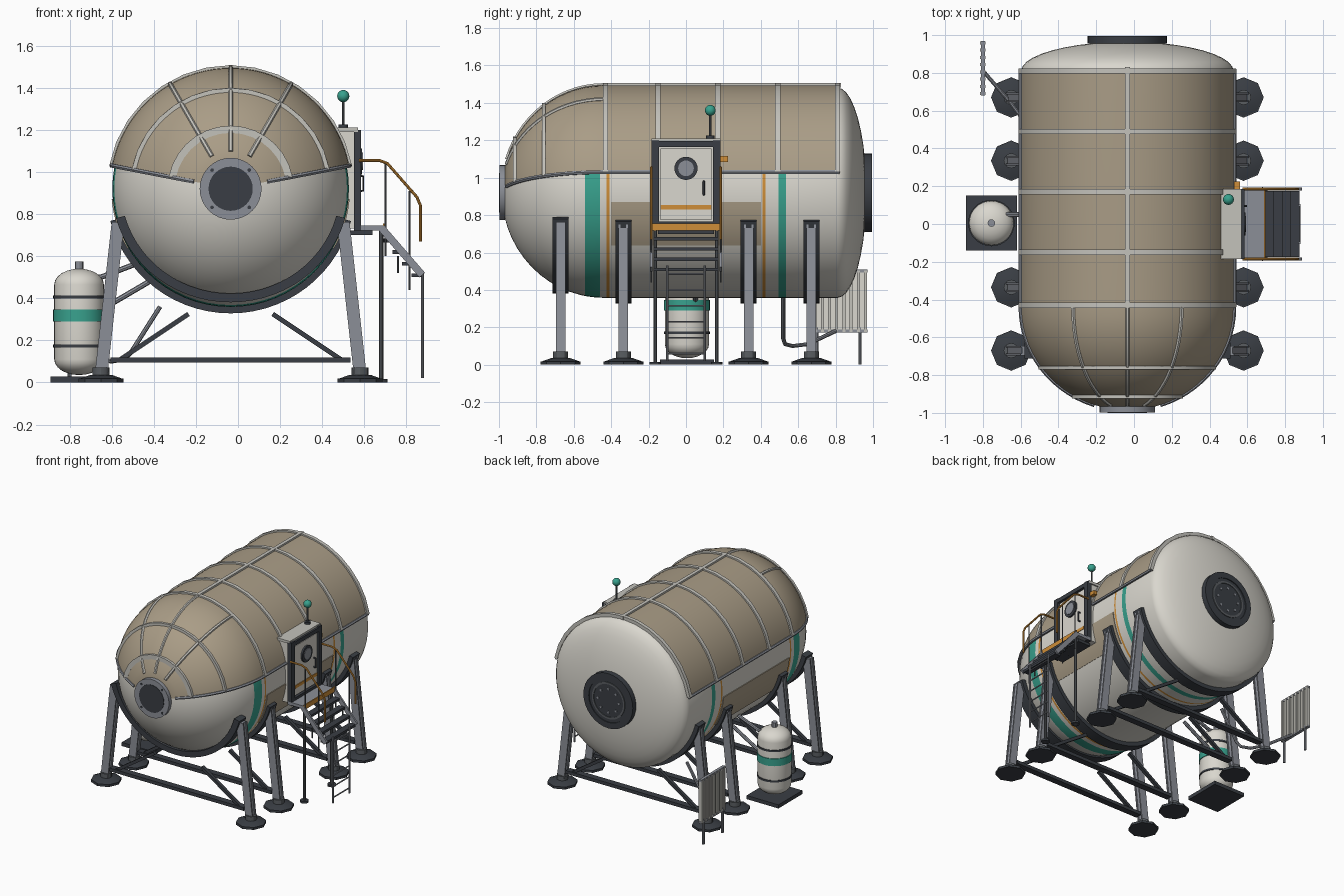
import bpy, bmesh, math
from mathutils import Vector, Matrix

cube = bpy.data.objects.get("Cube")
if cube:
    bpy.data.objects.remove(cube)

CX, CZ, R = -0.035, 0.92, 0.562      # tank axis and radius
Y0, Y1 = -0.44, 0.81                 # straight part of the tank


def material(name, r, g, b):
    m = bpy.data.materials.new(name)
    m.use_nodes = True
    m.diffuse_color = (r, g, b, 1)
    m.node_tree.nodes["Principled BSDF"].inputs["Base Color"].default_value = (r, g, b, 1)
    return m


CREAM = material("cream paint", .70, .68, .62)
BEIGE = material("beige cover", .40, .335, .24)
PALE = material("pale trim", .55, .54, .50)
METAL = material("grey metal", .26, .275, .31)
STEEL = material("dark steel", .10, .11, .12)
DARK = material("charcoal", .042, .048, .058)
TEAL = material("teal", .04, .36, .27)
ORANGE = material("orange", .62, .27, .04)
made = []


def finish(name, bm, *mats):
    bmesh.ops.recalc_face_normals(bm, faces=bm.faces)
    me = bpy.data.meshes.new(name)
    bm.to_mesh(me)
    bm.free()
    for m in mats:
        me.materials.append(m)
    ob = bpy.data.objects.new(name, me)
    bpy.context.collection.objects.link(ob)
    made.append(ob)
    return ob


def sweep(name, prof, mats, a0=0, a1=360, n=48, closed=True, rule=None, sx=1, origin=(CX, 0, CZ), up=False):
    """Turn (along, radius) points about the y axis, or the z axis if up."""
    bm = bmesh.new()
    full = a1 - a0 >= 360
    rows = []
    for i in range(n + 1):
        a = math.radians(a0 + (a1 - a0) * i / n)
        c, s = math.cos(a), math.sin(a)
        rows.append([bm.verts.new((r * c * sx, r * s, t) if up else (r * c * sx, t, r * s)) for t, r in prof])
    m = len(prof)
    for i in range(n):
        for j in range(m if closed else m - 1):
            k = (j + 1) % m
            f = bm.faces.new((rows[i][j], rows[i][k], rows[i + 1][k], rows[i + 1][j]))
            if rule:
                f.material_index = rule((prof[j][0] + prof[k][0]) / 2)
    if not full and closed:
        bm.faces.new(rows[0])
        bm.faces.new(rows[-1])
    bmesh.ops.remove_doubles(bm, verts=bm.verts, dist=1e-5)
    bmesh.ops.translate(bm, verts=bm.verts, vec=origin)
    return finish(name, bm, *mats)


def ring(name, y, w, r0, r1, mat, a0=0, a1=360, n=48, sx=1):
    return sweep(name, [(y - w, r0), (y + w, r0), (y + w, r1), (y - w, r1)], [mat], a0, a1, n, sx=sx)


def disc(name, x, y, z, r, h, mat, n=16, r2=None, axis='Z'):
    bm = bmesh.new()
    bmesh.ops.create_cone(bm, cap_ends=True, segments=n, radius1=r, radius2=r if r2 is None else r2, depth=h)
    turn = {'Z': Matrix(), 'X': Matrix.Rotation(math.pi / 2, 4, 'Y'), 'Y': Matrix.Rotation(math.pi / 2, 4, 'X')}[axis]
    bm.transform(Matrix.Translation((x, y, z)) @ turn)
    return finish(name, bm, mat)


def box(name, x, y, z, mat):
    """Box from (low, high) pairs."""
    bm = bmesh.new()
    bmesh.ops.create_cube(bm, size=1)
    for v in bm.verts:
        v.co = [sum(p) / 2 + c * (p[1] - p[0]) for c, p in zip(v.co, (x, y, z))]
    return finish(name, bm, mat)


def beam(name, a, b, w, d, mat):
    a, b = Vector(a), Vector(b)
    bm = bmesh.new()
    bmesh.ops.create_cube(bm, size=1)
    bmesh.ops.scale(bm, verts=bm.verts, vec=(w, d, (b - a).length))
    bm.transform(Matrix.Translation((a + b) / 2) @ (b - a).to_track_quat('Z', 'Y').to_matrix().to_4x4())
    return finish(name, bm, mat)


def tube(name, pts, r, mat, res=2):
    cu = bpy.data.curves.new(name, 'CURVE')
    cu.dimensions, cu.bevel_depth, cu.bevel_resolution, cu.use_fill_caps = '3D', r, res, True
    sp = cu.splines.new('POLY')
    sp.points.add(len(pts) - 1)
    for p, q in zip(sp.points, pts):
        p.co = (*q, 1)
    tmp = bpy.data.objects.new(name + " path", cu)
    bpy.context.collection.objects.link(tmp)
    bpy.context.view_layer.update()
    me = bpy.data.meshes.new_from_object(tmp.evaluated_get(bpy.context.evaluated_depsgraph_get()))
    bpy.data.objects.remove(tmp)
    me.materials.clear()
    me.materials.append(mat)
    ob = bpy.data.objects.new(name, me)
    bpy.context.collection.objects.link(ob)
    made.append(ob)


def dome_r(y, r=R):
    return r * math.sqrt(max(0, 1 - (min(0, y - Y0) / 0.545) ** 2))


def dome(r, last):
    ang = [math.radians(last * (1 - i / 14)) for i in range(15)]
    return [(Y0 - 0.545 * math.sin(a), r * math.cos(a)) for a in ang]


# Tank body with painted bands
bands = [(-.54, -.46, 1), (-.425, -.41, 2), (.41, .425, 2), (.495, .535, 1)]
cuts = [(y, dome_r(y)) for b in bands for y in b[:2]]
back = [(Y1 + .155 * math.sin(math.radians(a)), R * math.cos(math.radians(a))) for a in range(0, 91, 9)]
sweep("tank_body", sorted(dome(R, 90) + cuts) + back, [CREAM, TEAL, ORANGE], n=64, closed=False,
      rule=lambda y: next((m for a, b, m in bands if a < y < b), 0))

# Upper cover, its ribs and its lower rails
outer = dome(R + .012, 75) + [(.82, R + .012)]
sweep("upper_cover", outer + [(y, r - .016) for y, r in reversed(outer)], [BEIGE], 11, 169, 40)
for y in (-.43, -.15, .17, .49, .81):
    ring("cover_rib", y, .014, R, R + .025, PALE, 11, 169, 14)
for y in (-.76, -.915):
    r = dome_r(y)
    ring("dome_rib", y, .009, r - .01, r + .024, PALE, 11, 169, 14)
for a in (11, 60, 90, 120, 169):
    c, s = math.cos(math.radians(a)), math.sin(math.radians(a))
    rail = a in (11, 169)
    path = [(CX + r * c, y, CZ + r * s) for y, r in dome(R + .014, 72)]
    if rail:
        path.append((CX + (R + .014) * c, .82, CZ + (R + .014) * s))
    tube("cover_rail" if rail else "dome_spine", path, .011, METAL if rail else PALE, 1)
box("top_spine", (CX - .013, CX + .013), (Y0, .83), (CZ + R, CZ + R + .025), PALE)

# Side panels under the cover
for a in (-30, 185):
    ring("side_panel", 0, .40, R - .01, R + .005, BEIGE, a, a + 25, 10)

# End hatches with bolts
disc("front_flange", CX, -.982, CZ, .147, .03, METAL, 32, axis='Y')
disc("front_port", CX, -.994, CZ, .105, .012, DARK, 32, axis='Y')
ring("back_flange", .975, .02, .165, .21, DARK, n=32)
disc("back_hatch", CX, .975, CZ, .17, .026, DARK, 32, axis='Y')
ring("back_hatch_ring", .985, .008, .125, .14, STEEL, n=32)
for i in range(8):
    a = math.radians(45 * i + 45)
    if i % 2 == 0:
        disc("front_bolt", CX + .125 * math.cos(a), -.998, CZ + .125 * math.sin(a), .009, .004, DARK, 8, axis='Y')
    disc("back_bolt", CX + .09 * math.cos(a), .99, CZ + .09 * math.sin(a), .009, .008, METAL, 8, axis='Y')

# Cradles, legs, feet and cross braces
for y in (-.67, -.335, .335, .67):
    front = y < -.5
    r = dome_r(y) - .012 if front else R - .012
    ring("cradle", y, .043, r, r + .042, DARK, 195, 345, 28, sx=1.045 if front else 1)
    beam("cross_beam", (CX - .57, y, .107), (CX + .57, y, .107), .05, .025, DARK)
    for s in (-1, 1):
        top, foot = (CX + s * .535, y, .76), (CX + s * .615, y, .04)
        beam("leg", top, foot, .032, .045, METAL)
        for e in (-.02, .02):
            beam("leg_flange", (top[0], y + e, .76), (foot[0], y + e, .04), .01, .06, METAL)
        disc("ankle", foot[0], y, .05, .04, .04, STEEL, 12)
        disc("foot_pad", foot[0], y, .009, .107, .018, DARK, 8)
        disc("foot_cone", foot[0], y, .027, .1, .018, DARK, 8, .05)
        beam("diagonal_brace", (CX + s * .53, y, .105), (CX + s * .2, y, .325), .025, .022, DARK)

# Airlock with door
box("airlock", (.38, .565), (-.175, .175), (.73, 1.2), CREAM)
box("airlock_roof", (.40, .57), (-.185, .185), (1.19, 1.21), PALE)
for s in (-1, 1):
    box("door_post", (.55, .585), sorted((s * .145, s * .185)), (.72, 1.2), DARK)
for z in (.735, 1.165):
    box("door_lintel", (.55, .585), (-.18, .18), (z, z + .03), DARK)
box("door", (.56, .577), (-.135, .135), (.775, 1.155), CREAM)
box("door_stripe", (.57, .581), (-.135, .135), (.83, .853), ORANGE)
disc("porthole_frame", .58, 0, 1.05, .062, .02, DARK, 24, axis='X')
disc("porthole_glass", .59, 0, 1.05, .042, .006, METAL, 24, axis='X')
tube("door_handle", [(.575, .095, .91), (.595, .095, .91), (.595, .095, .98), (.575, .095, .98)], .006, DARK, 1)
box("lamp", (.53, .56), (.18, .225), (1.085, 1.115), ORANGE)

# Antenna
disc("antenna_base", .5, .13, 1.215, .022, .02, DARK)
tube("antenna_pole", [(.5, .13, 1.2), (.5, .13, 1.35)], .006, STEEL)
bm = bmesh.new()
bmesh.ops.create_uvsphere(bm, u_segments=16, v_segments=10, radius=.029)
bmesh.ops.translate(bm, verts=bm.verts, vec=(.5, .13, 1.36))
finish("antenna_ball", bm, TEAL)

# Platform, stairs, handrails and ladder
box("platform", (.555, .69), (-.185, .185), (.722, .745), METAL)
box("platform_bracket", (.53, .64), (-.15, .15), (.70, .722), DARK)
box("platform_nosing", (.688, .696), (-.19, .19), (.718, .755), ORANGE)
for i in range(4):
    x, z = .69 + .045 * i, .665 - .055 * i
    box("stair_tread", (x, x + .05), (-.175, .175), (z, z + .018), DARK)
for s in (-1, 1):
    y = s * .185
    beam("stair_stringer", (.68, y, .735), (.875, y, .51), .014, .035, METAL)
    tube("handrail", [(.575, y, 1.055), (.67, y, 1.055), (.71, y, 1.04), (.85, y, .88), (.867, y, .84), (.867, y, .67)], .007, ORANGE)
    for x, z0, z1 in ((.70, .6, 1.045), (.815, .44, .91), (.76, .52, .6)):
        tube("rail_post", [(x, y, z0), (x, y, z1)], .005, STEEL, 1)
    tube("platform_post", [(.68, s * .165, 0), (.68, s * .165, .73)], .01, STEEL)
    disc("post_foot", .68, s * .165, .008, .03, .016, DARK, 12)
    tube("ladder_side", [(.876, s * .1, .02), (.876, s * .1, .53)], .007, METAL)
for i in range(6):
    z = .06 + .085 * i
    tube("ladder_rung", [(.876, -.1, z), (.876, .1, z)], .005, METAL, 1)

# Storage bottle on its base
TX, TY = -.755, .005
box("bottle_base", (TX - .135, TX + .135), (TY - .145, TY + .145), (0, .028), DARK)
curve = [(math.sin(math.radians(a)), math.cos(math.radians(a))) for a in range(0, 91, 15)]
side = [(.11 - .075 * s, .118 * c) for s, c in reversed(curve)] + [(.465 + .075 * s, .118 * c) for s, c in curve]
sweep("bottle", side, [CREAM], n=32, closed=False, origin=(TX, TY, 0), up=True)
for name, z, h, mat in (("bottle_stripe", .318, .056, TEAL), ("bottle_strap", .405, .014, DARK), ("bottle_strap", .172, .014, DARK)):
    disc(name, TX, TY, z, .123, h, mat, 32)
disc("bottle_valve", TX, TY, .555, .02, .04, METAL, 12)
tube("bottle_pipe", [(TX + .05, .05, .5), (-.65, .05, .5), (-.48, .05, .565)], .013, METAL)
tube("bottle_pipe", [(-.66, .05, .34), (-.565, .05, .395), (-.42, .05, .48)], .013, METAL)

# Radiator panel with posts and feed pipe
box("radiator_panel", (-.806, -.794), (.69, .965), (.18, .5), CREAM)
for i in range(8):
    y = .69 + .0385 * i
    box("radiator_slat", (-.815, -.785), (y - .008, y + .008), (.175, .505), PALE)
for z in (.18, .5):
    box("radiator_rail", (-.811, -.789), (.68, .97), (z - .008, z + .008), METAL)
for y in (.70, .93):
    tube("radiator_post", [(-.8, y, 0), (-.8, y, .2)], .009, METAL)
tube("radiator_pipe", [(-.37, .52, .36), (-.51, .52, .14), (-.54, .53, .11), (-.6, .57, .1), (-.66, .65, .11), (-.79, .8, .18)], .011, METAL)

# Smooth round parts and keep hard edges
bpy.ops.object.select_all(action='DESELECT')
for ob in made:
    ob.select_set(True)
bpy.context.view_layer.objects.active = made[0]
bpy.ops.object.shade_smooth_by_angle(angle=math.radians(30))
